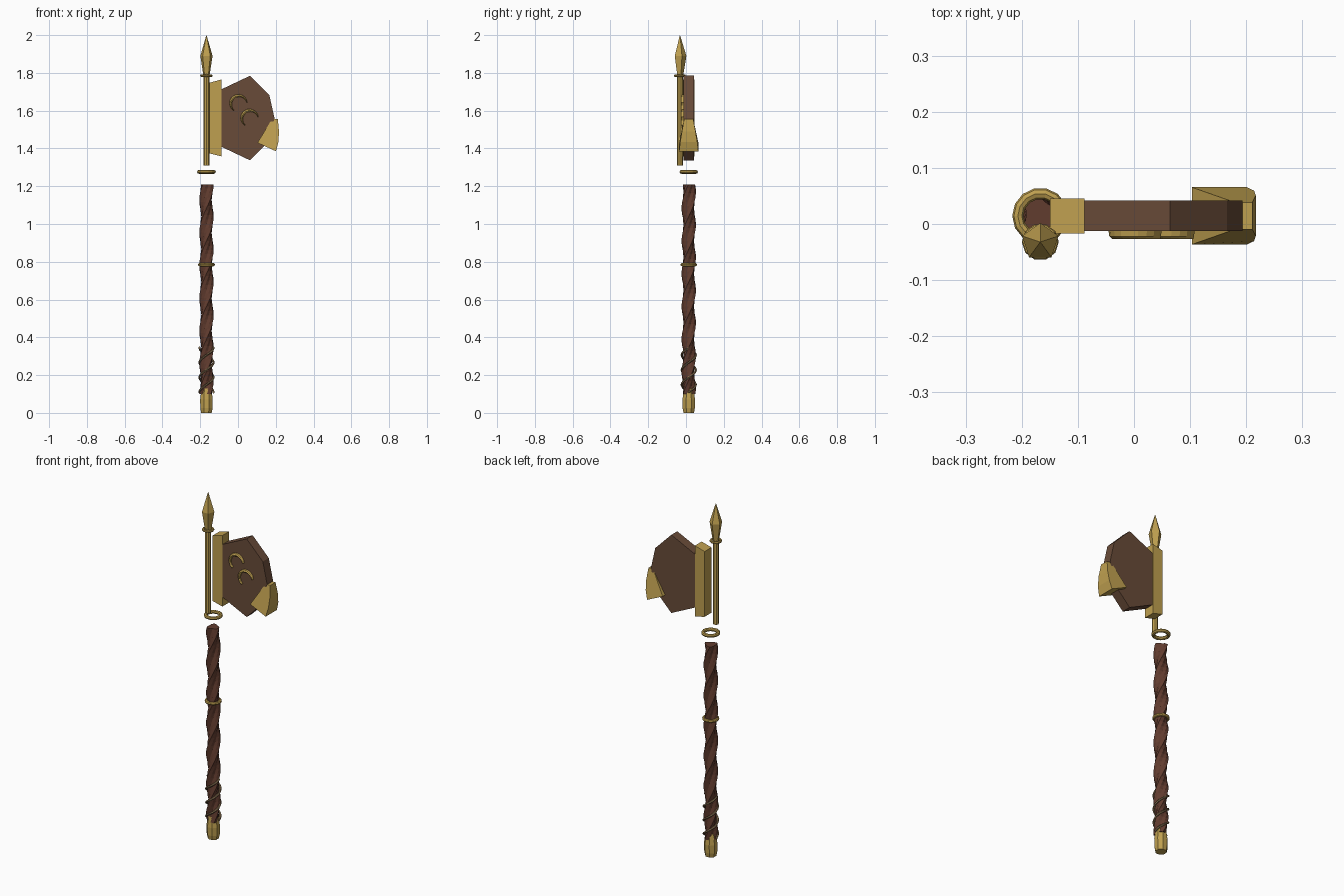
import bpy, bmesh
from math import sin, cos, pi, radians

if "Cube" in bpy.data.objects:
    bpy.data.objects.remove(bpy.data.objects["Cube"])

CX, CY = -0.167, 0.0145      # shaft axis
SY = -0.032                  # spear axis y


def material(name, rgb):
    m = bpy.data.materials.new(name)
    m.diffuse_color = (*rgb, 1)
    m.use_nodes = True
    m.node_tree.nodes["Principled BSDF"].inputs["Base Color"].default_value = m.diffuse_color
    return m


GOLD = material("gold", (0.52, 0.35, 0.08))
BROWN = material("blade_brown", (0.14, 0.07, 0.04))
WOOD = material("dark_wood", (0.12, 0.045, 0.028))
CORD = material("cord", (0.24, 0.16, 0.08))


def loft(name, rings, mat, closed=False):
    """Skin a list of equal-length point rings; cap the ends unless closed."""
    bm = bmesh.new()
    vs = [[bm.verts.new(p) for p in r] for r in rings]
    n = len(vs[0])
    pairs = list(zip(vs, vs[1:])) + ([(vs[-1], vs[0])] if closed else [])
    for a, b in pairs:
        for i in range(n):
            j = (i + 1) % n
            bm.faces.new((a[i], a[j], b[j], b[i]))
    if not closed:
        bm.faces.new(vs[0][::-1])
        bm.faces.new(vs[-1])
    bmesh.ops.remove_doubles(bm, verts=bm.verts, dist=1e-5)
    bmesh.ops.recalc_face_normals(bm, faces=bm.faces)
    me = bpy.data.meshes.new(name)
    bm.to_mesh(me)
    bm.free()
    me.materials.append(mat)
    ob = bpy.data.objects.new(name, me)
    bpy.context.collection.objects.link(ob)
    return ob


def turned(name, x, y, profile, n, mat, start=pi / 2):
    """Revolve (radius, z) pairs about a vertical axis."""
    return loft(name, [[(x + r * cos(start + 2 * pi * i / n),
                         y + r * sin(start + 2 * pi * i / n), z) for i in range(n)]
                       for r, z in profile], mat)


def ring(name, x, y, z, major, minor, n, mat):
    rings = []
    for i in range(n):
        a = 2 * pi * i / n
        rings.append([(x + (major + minor * cos(b)) * cos(a),
                       y + (major + minor * cos(b)) * sin(a), z + minor * sin(b))
                      for b in (k * pi / 4 for k in range(8))])
    return loft(name, rings, mat, closed=True)


def slab(name, pts, mat):
    """Front outline of (x, z, half_width) extruded both ways from the blade plane."""
    return loft(name, [[(x, CY + s * h, z) for x, z, h in pts] for s in (-1, 1)], mat)


# Twisted three-strand shaft
rows, sides = 48, 12
shaft = []
for k in range(rows + 1):
    z = 0.10 + 1.11 * k / rows
    twist = 2 * pi * z / 0.52
    row = []
    for i in range(sides):
        a = 2 * pi * i / sides
        r = 0.0315 + 0.0065 * cos(3 * a)
        row.append((CX + r * cos(a + twist), CY + r * sin(a + twist), z))
    shaft.append(row)
loft("twisted_shaft", shaft, WOOD)

# Cords wound round the lower grip
for c in range(2):
    cord = []
    for k in range(37):
        t = k / 36
        a = c * pi + 2 * pi * 1.5 * t
        z = 0.11 + 0.235 * t
        cord.append([(CX + (0.037 + 0.006 * cos(b)) * cos(a),
                      CY + (0.037 + 0.006 * cos(b)) * sin(a), z + 0.007 * sin(b))
                     for b in (q * pi / 3 for q in range(6))])
    loft(f"grip_cord_{c + 1}", cord, CORD)

# Butt cap and shaft rings
turned("butt_cap", CX, CY, [(0.030, 0), (0.035, 0.025), (0.036, 0.07), (0.028, 0.13)],
       8, GOLD, pi / 8)
ring("middle_ring", CX, CY, 0.785, 0.036, 0.009, 14, GOLD)
ring("upper_ring", CX, CY, 1.276, 0.040, 0.010, 14, GOLD)

# Spear: rod, collar and five-sided point
turned("spear_rod", CX, SY, [(0.016, 1.31), (0.016, 1.80)], 8, GOLD)
ring("spear_collar", CX, SY, 1.785, 0.026, 0.007, 10, GOLD)
turned("spear_point", CX, SY, [(0.017, 1.785), (0.034, 1.89), (0.0005, 2.0)], 5, GOLD)

# Axe head: socket block, blade and flared cutting edge
slab("socket_block", [(x, z, 0.031) for x, z in
                      [(-0.15, 1.374), (-0.088, 1.358), (-0.088, 1.765), (-0.15, 1.748)]], GOLD)
slab("axe_blade", [(x, z, 0.027) for x, z in
                   [(-0.09, 1.41), (0.064, 1.337), (0.166, 1.44), (0.193, 1.561),
                    (0.166, 1.682), (0.064, 1.785), (-0.09, 1.712)]], BROWN)
slab("cutting_edge", [(0.103, 1.43, 0.051), (0.201, 1.385, 0.051), (0.214, 1.435, 0.045),
                      (0.217, 1.49, 0.036), (0.211, 1.556, 0.024), (0.180, 1.556, 0.024)], GOLD)

# Two crescents on the front of the blade
for n, (x, z) in enumerate([(0.002, 1.640), (0.061, 1.562)]):
    arc = []
    for k in range(13):
        t = k / 12
        a = radians(5 + 235 * t)
        w = 0.004 + 0.013 * sin(pi * t)
        ca, sa = cos(a), sin(a)
        arc.append([(x + r * ca, y, z + r * sa) for r, y in
                    [(0.048, -0.008), (0.046, -0.022), (0.047 - w / 2, -0.027),
                     (0.048 - w, -0.022), (0.048 - w, -0.008)]])
    loft(f"crescent_{n + 1}", arc, GOLD)
